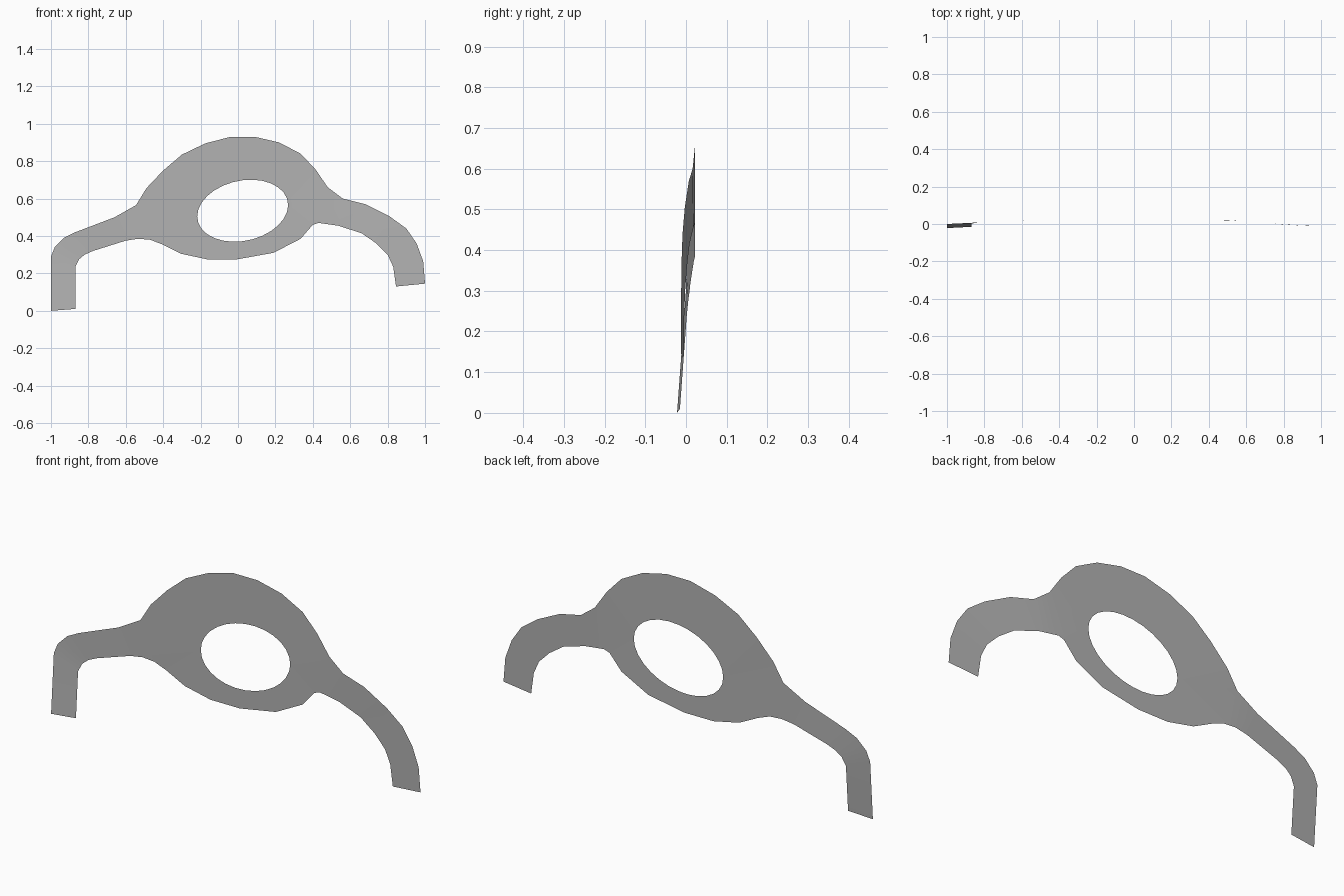
import bpy, bmesh, math
from mathutils import Vector

cube = bpy.data.objects.get("Cube")
if cube:
    bpy.data.objects.remove(cube, do_unlink=True)

# Arm edges, each listed from the leg tip or body as (x, z)
left_outer = [(-1, 0), (-1, .29), (-.98, .34), (-.93, .39), (-.87, .42), (-.66, .5), (-.545, .565)]
left_inner = [(-.87, .01), (-.87, .235), (-.85, .275), (-.82, .3), (-.775, .32), (-.6, .375), (-.535, .385)]
right_outer = [(.56, .6), (.68, .57), (.81, .505), (.9, .44), (.955, .36), (.99, .265), (1, .145)]
right_inner = [(.43, .47), (.535, .455), (.66, .415), (.74, .36), (.8, .3), (.83, .235), (.845, .13)]

# Body edges between the two arms
body_top = [(-.49, .655), (-.4, .75), (-.3, .835), (-.175, .895), (-.04, .93), (.09, .93),
            (.22, .9), (.335, .84), (.415, .755), (.48, .66)]
body_bottom = [(.4, .46), (.335, .385), (.19, .31), (-.005, .275), (-.165, .275),
               (-.305, .305), (-.405, .355), (-.47, .38)]


def ramp(value, start, end):
    """Fraction of the way from start to end, clamped."""
    return min(max((value - start) / (end - start), 0), 1)


def bend(x, z):
    """Depth of the sheet: flat body, arms swept gently forward."""
    depth = .0225
    depth -= .0225 * ramp(x, -.54, -1) + .022 * ramp(z, .3, 0) * ramp(x, -.6, -.85)
    depth -= .0285 * ramp(x, .48, .85) + .006 * ramp(x, .85, .97)
    return depth


def add_loop(bm, points):
    """Closed ring of edges in the sheet plane."""
    verts = [bm.verts.new((x, 0, z)) for x, z in points]
    return [bm.edges.new((a, b)) for a, b in zip(verts, verts[1:] + verts[:1])]


def add_strip(bm, outer, inner):
    """Band of quads between two matching edges."""
    rows = [[bm.verts.new((x, 0, z)) for x, z in pair] for pair in zip(outer, inner)]
    for (a, b), (c, d) in zip(rows, rows[1:]):
        bm.faces.new((a, b, d, c))


def oval_hole(count):
    """Slightly tilted oval opening."""
    points = []
    for i in range(count):
        c, s = math.cos(math.tau * i / count), math.sin(math.tau * i / count)
        points.append((.025 + .243 * c, .535 + .163 * s + .03 * c))
    return points


bm = bmesh.new()

# Body plate with its opening
outline = [left_outer[-1]] + body_top + [right_outer[0], right_inner[0]] + body_bottom + [left_inner[-1]]
edges = add_loop(bm, outline) + add_loop(bm, oval_hole(28))
bmesh.ops.triangle_fill(bm, edges=edges, use_beauty=True, normal=Vector((0, -1, 0)))

# Arms joined to the body
add_strip(bm, left_outer, left_inner)
add_strip(bm, right_outer, right_inner)
bmesh.ops.remove_doubles(bm, verts=bm.verts[:], dist=.0005)

# Face the sheet forward, then bend it
bm.normal_update()
bmesh.ops.reverse_faces(bm, faces=[f for f in bm.faces if f.normal.y > 0])
for v in bm.verts:
    v.co.y = bend(v.co.x, v.co.z)

mesh = bpy.data.meshes.new("bracket_sheet")
bm.to_mesh(mesh)
bm.free()

# Plain grey material
grey = bpy.data.materials.new("plain_grey")
grey.use_nodes = True
colour = (.45, .45, .45, 1)
grey.diffuse_color = colour
grey.node_tree.nodes["Principled BSDF"].inputs["Base Color"].default_value = colour
mesh.materials.append(grey)

sheet = bpy.data.objects.new("bracket_sheet", mesh)
bpy.context.collection.objects.link(sheet)
bpy.context.view_layer.objects.active = sheet
sheet.select_set(True)
bpy.ops.object.shade_smooth_by_angle()
